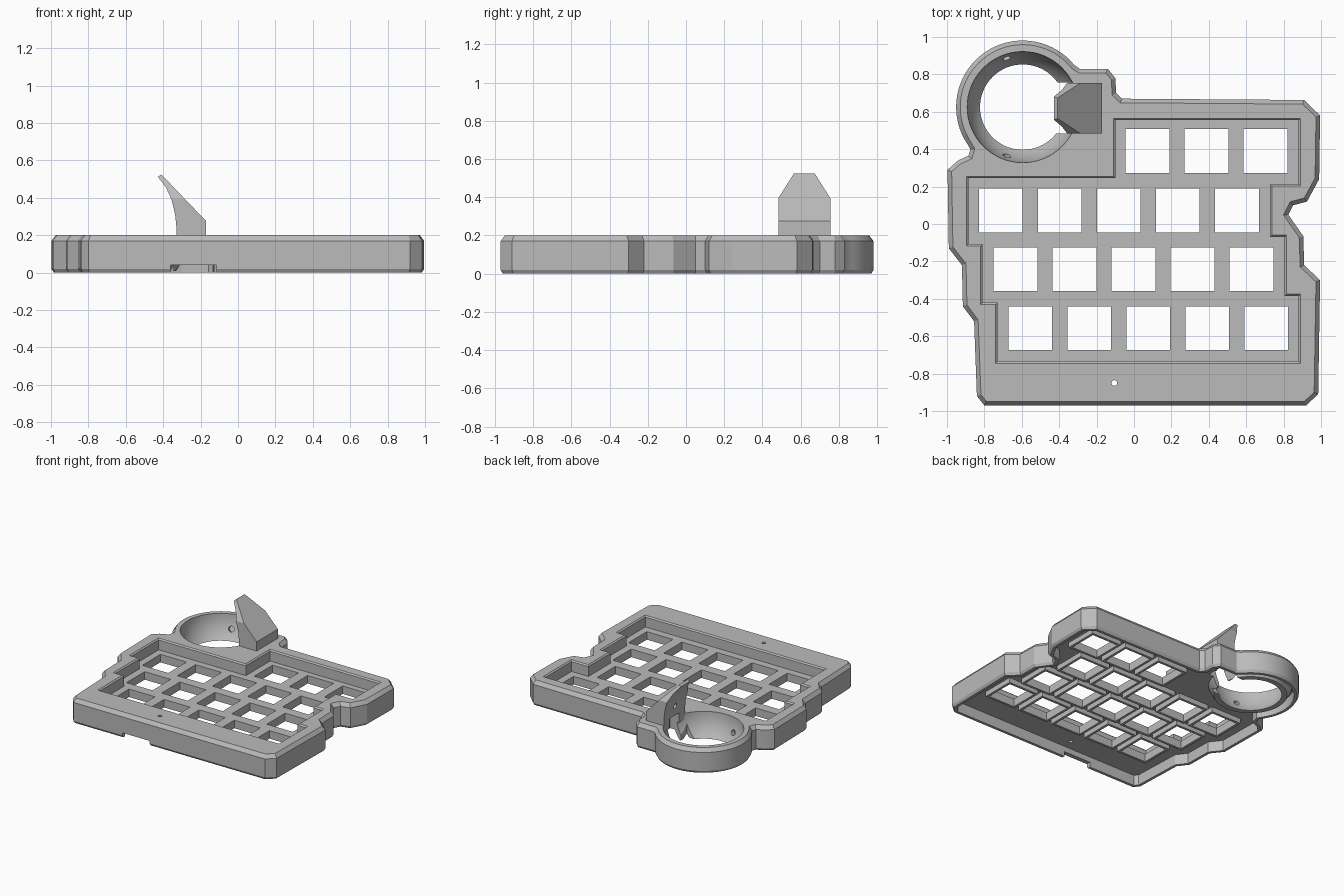
import bpy, bmesh, math
from mathutils import Matrix, Vector

if "Cube" in bpy.data.objects:
    bpy.data.objects.remove(bpy.data.objects["Cube"], do_unlink=True)

grey = bpy.data.materials.new("light grey plastic")
grey.use_nodes = True
grey.diffuse_color = (0.5, 0.5, 0.5, 1)
grey.node_tree.nodes["Principled BSDF"].inputs["Base Color"].default_value = (0.5, 0.5, 0.5, 1)


def finish(name, bm):
    bmesh.ops.recalc_face_normals(bm, faces=bm.faces)
    mesh = bpy.data.meshes.new(name)
    bm.to_mesh(mesh)
    bm.free()
    mesh.materials.append(grey)
    ob = bpy.data.objects.new(name, mesh)
    bpy.context.collection.objects.link(ob)
    return ob


def inset(pts, d):
    """Move every edge of a closed outline inwards by d, with mitred corners."""
    p = [Vector(q) for q in pts]
    if sum(a.x * b.y - b.x * a.y for a, b in zip(p, p[1:] + p[:1])) < 0:
        p.reverse()
    out = []
    for i, c in enumerate(p):
        u = (c - p[i - 1]).normalized()
        v = (p[(i + 1) % len(p)] - c).normalized()
        n1, n2 = Vector((-u.y, u.x)), Vector((-v.y, v.x))
        out.append(c + (n1 + n2) * d / (1 + n1.dot(n2)))
    return out


def prism(name, pts, layers, place=lambda x, y, z: (x, y, z)):
    """Stack insets of an outline at (height, inset) layers."""
    bm = bmesh.new()
    rings = [[bm.verts.new(place(q.x, q.y, z)) for q in inset(pts, d)] for z, d in layers]
    for a, b in zip(rings, rings[1:]):
        for i in range(len(a)):
            j = (i + 1) % len(a)
            bm.faces.new((a[i], a[j], b[j], b[i]))
    bm.faces.new(rings[0])
    bm.faces.new(rings[-1])
    return finish(name, bm)


def boxes(name, places):
    """One object of boxes given as (low corner, high corner)."""
    bm = bmesh.new()
    for lo, hi in places:
        lo, hi = Vector(lo), Vector(hi)
        bmesh.ops.create_cube(bm, size=1, matrix=Matrix.Translation((lo + hi) / 2)
                              @ Matrix.Diagonal((*(hi - lo), 1)))
    return finish(name, bm)


def rod(name, centre, radius, length, axis=(0, 0, 1), sides=24):
    bm = bmesh.new()
    turn = Vector((0, 0, 1)).rotation_difference(Vector(axis)).to_matrix().to_4x4()
    bmesh.ops.create_cone(bm, cap_ends=True, segments=sides, radius1=radius, radius2=radius,
                          depth=length, matrix=Matrix.Translation(centre) @ turn)
    return finish(name, bm)


def ball(name, centre, radius):
    bm = bmesh.new()
    bmesh.ops.create_uvsphere(bm, u_segments=64, v_segments=32, radius=radius,
                              matrix=Matrix.Translation(centre))
    return finish(name, bm)


def combine(ob, tool, op="DIFFERENCE"):
    mod = ob.modifiers.new("combine", "BOOLEAN")
    mod.operation, mod.solver, mod.object = op, "EXACT", tool
    graph = bpy.context.evaluated_depsgraph_get()
    mesh = bpy.data.meshes.new_from_object(ob.evaluated_get(graph))
    ob.modifiers.clear()
    ob.data = mesh
    bpy.data.objects.remove(tool, do_unlink=True)


# Case outline, with the round ball socket at the back left corner
cx, cy = -0.595, 0.625
arc = [(cx + 0.356 * math.cos(math.radians(a)), cy + 0.356 * math.sin(math.radians(a)))
       for a in range(214, 36, -5)]
outline = [(-0.80, -0.97), (-0.84, -0.92), (-0.855, -0.52), (-0.915, -0.44), (-0.92, -0.22),
           (-0.99, -0.13), (-0.997, 0.29), (-0.94, 0.34), (-0.885, 0.365), (-0.875, 0.40)]
outline += arc
outline += [(-0.29, 0.83), (-0.14, 0.83), (-0.10, 0.78), (-0.095, 0.70), (-0.065, 0.67),
            (0.91, 0.663), (0.995, 0.58), (0.99, 0.24), (0.925, 0.12), (0.85, 0.10),
            (0.825, 0.05), (0.905, -0.065), (0.91, -0.22), (0.995, -0.30), (0.985, -0.91),
            (0.92, -0.97)]
case = prism("keyboard_case", outline, [(0, 0.012), (0.02, 0), (0.17, 0), (0.2, 0.022)])
combine(case, prism("underside_cavity", outline, [(-0.1, 0.035), (0.085, 0.035)]))

# Stepped recess around the keys, with a chamfered lip
recess = [(-0.73, -0.735), (0.88, -0.735), (0.88, -0.385), (0.805, -0.385), (0.805, -0.07),
          (0.728, -0.07), (0.728, 0.212), (0.88, 0.212), (0.88, 0.555), (-0.10, 0.555),
          (-0.10, 0.245), (-0.885, 0.245), (-0.885, -0.107), (-0.81, -0.107),
          (-0.81, -0.42), (-0.73, -0.42)]
combine(case, prism("key_recess", recess, [(0.11, 0), (0.19, 0), (0.22, -0.03)]))

# Square key holes with collars under the plate
rows = [(0.072, 0.39, 3), (-0.712, 0.072, 5), (-0.634, -0.242, 5), (-0.555, -0.557, 5)]
keys = [(x + 0.3155 * i, y) for x, y, n in rows for i in range(n)]


def key_boxes(name, half, low, high):
    return boxes(name, [((x - half, y - half, low), (x + half, y + half, high)) for x, y in keys])


combine(case, key_boxes("key_collars", 0.137, 0.045, 0.095), "UNION")
combine(case, key_boxes("key_holes", 0.117, -0.1, 0.3))

# Ball socket: bowl under the ring
bowl = ball("socket_bowl", (cx, cy, 0.2), 0.33)
combine(bowl, rod("bowl_limits", (cx, cy, 0.08), 0.325, 0.14, sides=64), "INTERSECT")
combine(case, bowl, "UNION")

# Curved fin with a pointed top beside the socket
fin = prism("fin", [(-0.33, 0.15), (-0.33, 0.25), (-0.336, 0.31), (-0.355, 0.39), (-0.385, 0.455),
                    (-0.428, 0.512), (-0.41, 0.525), (-0.17, 0.275), (-0.17, 0.15)],
            [(0.4, 0), (0.8, 0)], lambda x, y, z: (x, z, y))
combine(fin, prism("fin_outline", [(0.483, 0.1), (0.755, 0.1), (0.755, 0.395), (0.67, 0.53),
                                   (0.568, 0.53), (0.483, 0.395)],
                   [(-0.6, 0), (0, 0)], lambda x, y, z: (z, x, y)), "INTERSECT")

# Hollow of the socket, sensor window and bearing holes
combine(case, ball("socket_hollow", (cx, cy, 0.2), 0.297))
combine(case, rod("socket_opening", (cx, cy, 0), 0.218, 0.4, sides=64))
combine(case, boxes("sensor_gap", [((-0.45, 0.483, -0.1), (-0.345, 0.757, 0.3))]))
combine(case, fin, "UNION")
combine(case, boxes("sensor_window", [((-0.4, 0.56, -0.1), (-0.25, 0.68, 0.23))]))
for angle in (108, 252):
    c, s = math.cos(math.radians(angle)), math.sin(math.radians(angle))
    combine(case, rod("bearing_hole", (cx + 0.27 * c, cy + 0.27 * s, 0.09), 0.022, 0.07,
                      (c, s, -0.4)))
combine(case, rod("fin_bearing_hole", (-0.33, 0.62, 0.31), 0.02, 0.06, (1, 0, 0)))

# Reset pin hole and cable notch in the front wall
combine(case, rod("reset_hole", (-0.105, -0.85, 0.1), 0.015, 0.4))
combine(case, boxes("cable_notch", [((-0.36, -1.1, -0.1), (-0.115, -0.92, 0.04))]))

bpy.context.view_layer.objects.active = case
case.select_set(True)
bpy.ops.object.shade_smooth_by_angle(angle=math.radians(25))
